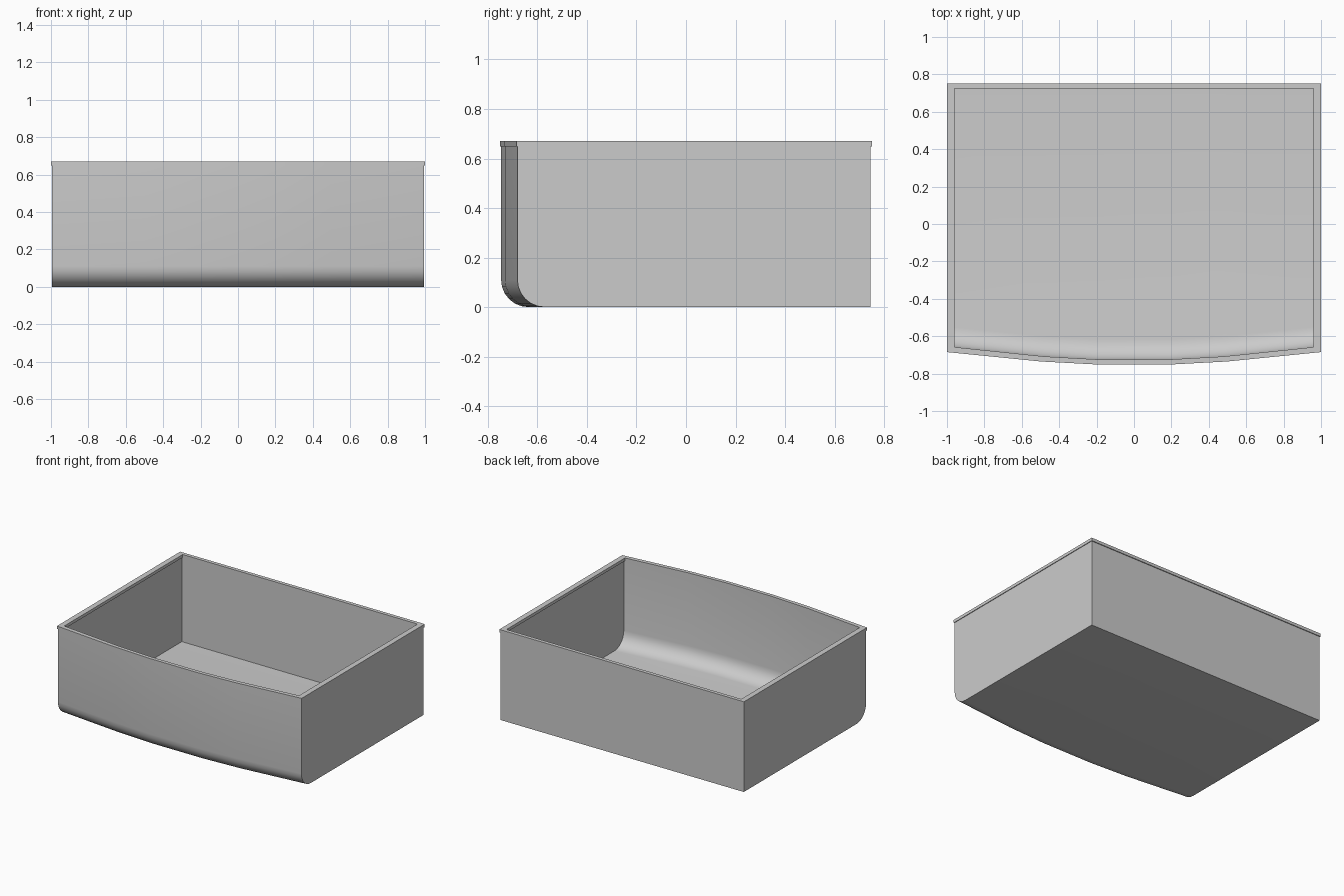
import bpy, bmesh, math

cube = bpy.data.objects.get("Cube")
if cube:
    bpy.data.objects.remove(cube)

grey = bpy.data.materials.new("light_grey")
grey.use_nodes = True
grey.diffuse_color = (0.6, 0.6, 0.6, 1)
grey.node_tree.nodes["Principled BSDF"].inputs["Base Color"].default_value = (0.6, 0.6, 0.6, 1)

# Bowed front: width fraction and forward bulge at each station
BOW = [(-1, 0), (-0.5, 0.05), (-0.2, 0.066), (0.2, 0.066), (0.5, 0.05), (1, 0)]
RIM_BOTTOM, RIM_TOP = 0.648, 0.67


def stations(half_width, front):
    return [(f * half_width, front - bulge) for f, bulge in BOW]


def finish(bm, name):
    bmesh.ops.recalc_face_normals(bm, faces=bm.faces)
    mesh = bpy.data.meshes.new(name)
    bm.to_mesh(mesh)
    bm.free()
    mesh.materials.append(grey)
    obj = bpy.data.objects.new(name, mesh)
    bpy.context.collection.objects.link(obj)
    bpy.ops.object.select_all(action='DESELECT')
    obj.select_set(True)
    bpy.context.view_layer.objects.active = obj
    bpy.ops.object.shade_smooth_by_angle(angle=math.radians(30))


def skin(bm, half_width, back, front, floor, radius, steps=6):
    """Loft side profiles across the width; return the profiles."""
    rows = []
    for x, y in stations(half_width, front):
        pts = [(back, RIM_BOTTOM), (back, floor)]
        for i in range(steps + 1):
            a = math.pi / 2 * i / steps
            pts.append((y + radius * (1 - math.sin(a)), floor + radius * (1 - math.cos(a))))
        pts.append((y, RIM_BOTTOM))
        rows.append([bm.verts.new((x, py, pz)) for py, pz in pts])
    for a, b in zip(rows, rows[1:]):
        for i in range(len(a) - 1):
            bm.faces.new((a[i], a[i + 1], b[i + 1], b[i]))
    bm.faces.new(rows[0])
    bm.faces.new(rows[-1])
    return rows


def bridge(bm, a, b):
    n = len(a)
    for i in range(n):
        bm.faces.new((a[i], a[(i + 1) % n], b[(i + 1) % n], b[i]))


# Bin body: outer and inner skins joined along the top edge
bm = bmesh.new()
loops = []
for dims in ((0.995, 0.746, -0.681, 0, 0.11), (0.971, 0.731, -0.661, 0.021, 0.11)):
    rows = skin(bm, *dims)
    loops.append([r[-1] for r in rows] + [r[0] for r in reversed(rows)])
bridge(bm, *loops)
finish(bm, "bin_body")

# Rim: rectangular band following the top edge
bm = bmesh.new()
loops = []
for half_width, back, front, z in ((1, 0.752, -0.685, RIM_BOTTOM), (1, 0.752, -0.685, RIM_TOP),
                                   (0.96, 0.725, -0.658, RIM_TOP), (0.96, 0.725, -0.658, RIM_BOTTOM)):
    edge = stations(half_width, front)
    ring = edge + [(x, back) for x, _ in reversed(edge)]
    loops.append([bm.verts.new((x, y, z)) for x, y in ring])
for i in range(4):
    bridge(bm, loops[i], loops[(i + 1) % 4])
finish(bm, "top_rim")
